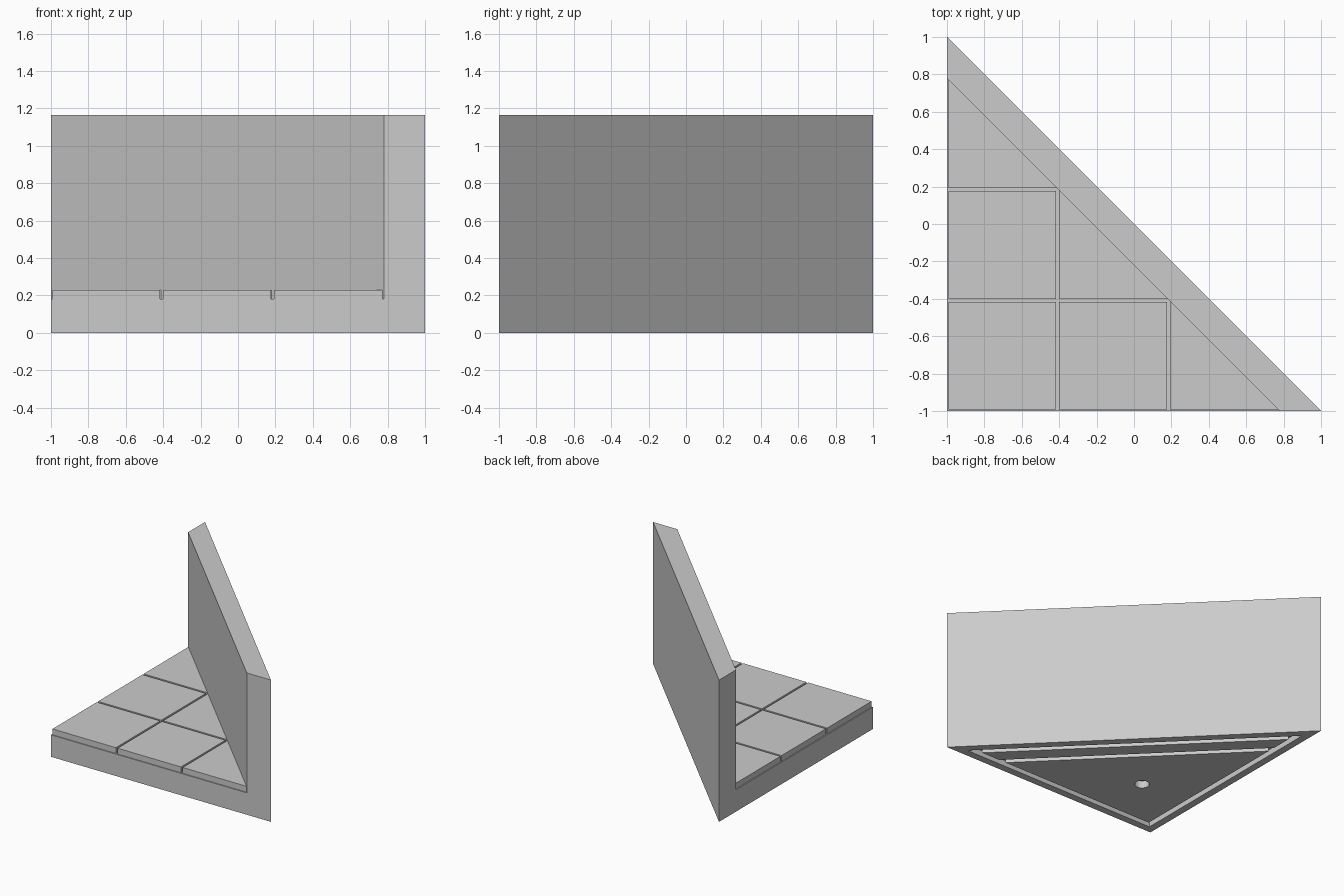
import bpy
import bmesh

if "Cube" in bpy.data.objects:
    bpy.data.objects.remove(bpy.data.objects["Cube"])

GREY = (0.6, 0.6, 0.6, 1)
stone = bpy.data.materials.new("plain_grey")
stone.use_nodes = True
stone.diffuse_color = GREY
stone.node_tree.nodes["Principled BSDF"].inputs["Base Color"].default_value = GREY

WALL_TOP = 1.165     # top of the diagonal wall
WALL_LINE = -0.22    # inner wall face lies on x + y = WALL_LINE
FLOOR = 0.18         # bottom of the joints between slabs
SLAB_TOP = 0.228
PITCH = 0.592        # slab spacing
GAP = 0.008          # half a joint
ROOT2 = 2 ** 0.5


def prism(name, points, low, high):
    """Extrude a counter-clockwise outline from low to high."""
    bm = bmesh.new()
    face = bm.faces.new([bm.verts.new((x, y, low)) for x, y in points])
    top = bmesh.ops.extrude_face_region(bm, geom=[face])["geom"]
    for v in top:
        if isinstance(v, bmesh.types.BMVert):
            v.co.z = high
    bmesh.ops.recalc_face_normals(bm, faces=bm.faces)
    mesh = bpy.data.meshes.new(name)
    bm.to_mesh(mesh)
    bm.free()
    mesh.materials.append(stone)
    obj = bpy.data.objects.new(name, mesh)
    bpy.context.collection.objects.link(obj)
    return obj


def corner(start, line):
    """Right triangle with its corner at (start, start), cut off by x + y = line."""
    return [(start, start), (line - start, start), (start, line - start)]


def cut(target, cutter):
    cutter.hide_render = True
    mod = target.modifiers.new("cut", "BOOLEAN")
    mod.operation = "DIFFERENCE"
    mod.solver = "EXACT"
    mod.object = cutter
    bpy.context.view_layer.objects.active = target
    bpy.ops.object.modifier_apply(modifier=mod.name)
    bpy.data.objects.remove(cutter)


# Base and diagonal wall as one solid
body = prism("base_and_wall", corner(-1, 0), 0, WALL_TOP)
room = [(-1.1, -1.1), (WALL_LINE + 1.1, -1.1), (-1.1, WALL_LINE + 1.1)]
cut(body, prism("room_cutter", room, FLOOR, WALL_TOP + 0.1))

# Underside grooves: a ring near the edge and a bar behind the wall
WIDTH = 0.045
DEPTH = 0.05
outer, inner = -0.94, -0.94 + WIDTH
ring_line = -0.09
step = WIDTH * ROOT2
ring = prism("ring_cutter", corner(outer, ring_line), -0.1, DEPTH)
cut(ring, prism("ring_core", corner(inner, ring_line - step), -0.2, DEPTH + 0.1))
cut(body, ring)
near, far = -0.32, -0.32 - step
mid = (outer + inner) / 2
cut(body, prism("bar_cutter", [(far - mid, mid), (near - mid, mid),
                               (mid, near - mid), (mid, far - mid)], -0.1, DEPTH))

# Round socket in the underside
bpy.ops.mesh.primitive_cylinder_add(vertices=32, radius=0.055, depth=0.2,
                                    location=(-0.485, -0.485, -0.04))
cut(body, bpy.context.object)

# Floor slabs: squares, and half squares that run into the wall
for col in range(3):
    for row in range(3 - col):
        x0, y0 = -1 + col * PITCH + GAP, -1 + row * PITCH + GAP
        size = PITCH - 2 * GAP
        if col + row < 2:
            shape = [(x0, y0), (x0 + size, y0), (x0 + size, y0 + size), (x0, y0 + size)]
        else:
            shape = [(x0, y0), (WALL_LINE - y0, y0), (x0, WALL_LINE - x0)]
        prism(f"floor_slab_{col}_{row}", shape, FLOOR - 0.002, SLAB_TOP)
